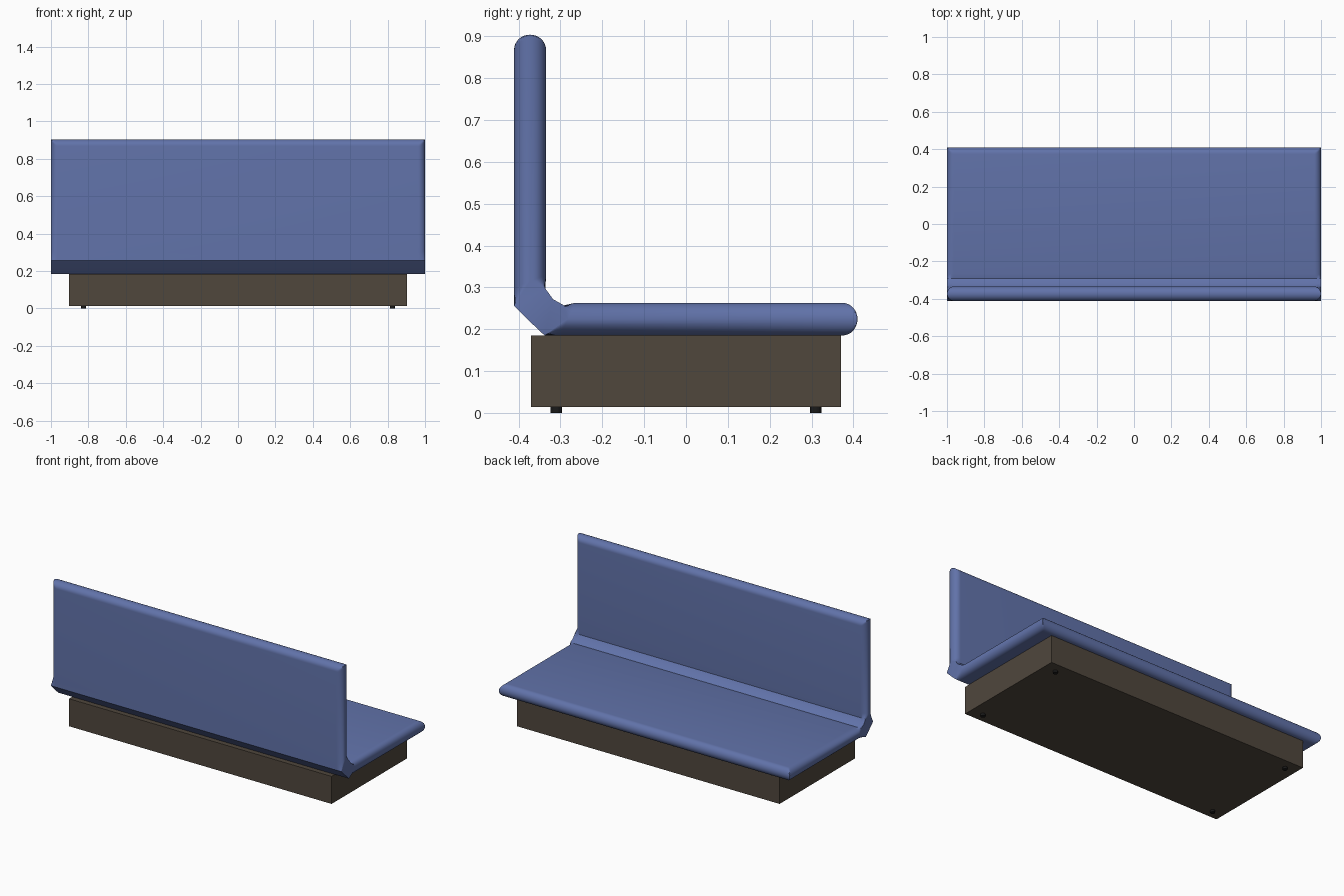
import bpy, bmesh, math
from mathutils import Vector

if "Cube" in bpy.data.objects:
    bpy.data.objects.remove(bpy.data.objects["Cube"])


def material(name, rgb):
    m = bpy.data.materials.new(name)
    m.diffuse_color = (*rgb, 1)
    m.use_nodes = True
    m.node_tree.nodes["Principled BSDF"].inputs["Base Color"].default_value = m.diffuse_color
    return m


def add_object(name, bm, mat):
    bmesh.ops.recalc_face_normals(bm, faces=bm.faces)
    me = bpy.data.meshes.new(name)
    bm.to_mesh(me)
    bm.free()
    ob = bpy.data.objects.new(name, me)
    bpy.context.collection.objects.link(ob)
    me.materials.append(mat)
    return ob


fabric = material("blue_fabric", (0.12, 0.17, 0.40))
wood = material("dark_wood", (0.08, 0.063, 0.046))
rubber = material("black_rubber", (0.01, 0.01, 0.01))

# Rounded rim: distance from the edge and the thickness there
STEPS, R, H = 8, 0.036, 0.0385
rim = [(R * (1 - math.cos(a)), math.sin(a))
       for a in (i * math.pi / 2 / STEPS for i in range(STEPS + 1))]

# Cushion stations: inner point, outer point (y, z), thickness, rim at the ends
stations = []
for d, t in rim:
    stations.append(((-0.3345, 0.904 - d), (-0.411, 0.904 - d), t, True))
stations += [
    ((-0.3345, 0.33), (-0.411, 0.30), 1, True),
    ((-0.336, 0.297), (-0.411, 0.256), 1, False),
    ((-0.318, 0.272), (-0.375, 0.220), 1, False),
    ((-0.292, 0.257), (-0.338, 0.185), 1, False),
    ((-0.265, 0.263), (-0.30, 0.185), 1, True),
]
for d, t in reversed(rim):
    stations.append(((0.41 - d, 0.263), (0.41 - d, 0.185), t, True))

across = [(-1 + d, t) for d, t in rim] + [(1 - d, t) for d, t in reversed(rim)]

# One-piece bent seat and backrest, two sheets joined around the rim
bm = bmesh.new()
sheets = ([], [])
for inner, outer, t, rounded in stations:
    a, b = Vector(inner), Vector(outer)
    mid = (a + b) / 2
    for sheet, p in zip(sheets, (a, b)):
        row = []
        for x, tx in across:
            q = mid + (p - mid) * (min(t, tx) if rounded else t)
            row.append(bm.verts.new((x, q.x, q.y)))
        sheet.append(row)
for s in sheets:
    for r0, r1 in zip(s, s[1:]):
        for i in range(len(across) - 1):
            bm.faces.new((r0[i], r0[i + 1], r1[i + 1], r1[i]))
for i in (0, -1):
    for k in range(len(stations) - 1):
        bm.faces.new((sheets[0][k][i], sheets[0][k + 1][i],
                      sheets[1][k + 1][i], sheets[1][k][i]))
bmesh.ops.remove_doubles(bm, verts=bm.verts, dist=0.0002)
cushion = add_object("seat_and_backrest", bm, fabric)
bpy.context.view_layer.objects.active = cushion
cushion.select_set(True)
bpy.ops.object.shade_smooth_by_angle(angle=math.radians(35))

# Box plinth
bm = bmesh.new()
bmesh.ops.create_cube(bm, size=1)
bmesh.ops.scale(bm, vec=(1.806, 0.74, 0.171), verts=bm.verts)
bmesh.ops.translate(bm, vec=(0, 0, 0.0995), verts=bm.verts)
add_object("plinth", bm, wood)

# Four small round feet
for sx in (-1, 1):
    for sy in (-1, 1):
        bm = bmesh.new()
        bmesh.ops.create_cone(bm, cap_ends=True, segments=20, radius1=0.0135,
                              radius2=0.0135, depth=0.014)
        bmesh.ops.translate(bm, vec=(sx * 0.825, sy * 0.31, 0.007), verts=bm.verts)
        add_object("foot", bm, rubber)
